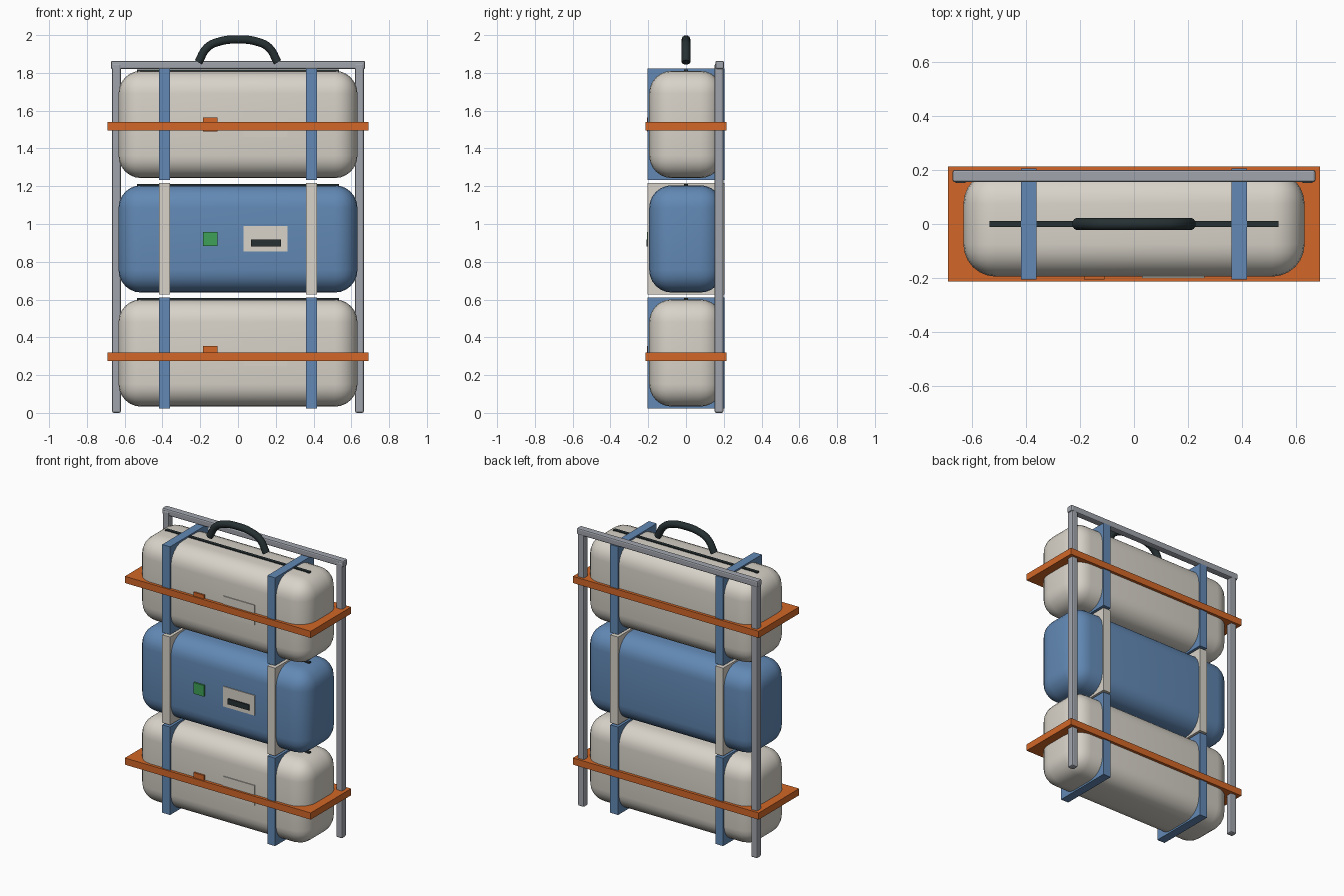
import bpy
import math

cube = bpy.data.objects.get("Cube")
if cube:
    bpy.data.objects.remove(cube, do_unlink=True)


def material(name, srgb):
    linear = [((c / 255 + 0.055) / 1.055) ** 2.4 for c in srgb]
    mat = bpy.data.materials.new(name)
    mat.use_nodes = True
    mat.diffuse_color = (*linear, 1)
    mat.node_tree.nodes["Principled BSDF"].inputs["Base Color"].default_value = (*linear, 1)
    return mat


cream = material("cream fabric", (216, 211, 201))
blue = material("blue fabric", (98, 137, 181))
orange = material("orange webbing", (210, 103, 40))
grey = material("grey metal", (160, 164, 172))
dark = material("dark rubber", (38, 48, 50))
green = material("green tag", (62, 160, 88))


def box(name, center, size, mat, bevel=0, segments=1):
    bpy.ops.mesh.primitive_cube_add(size=1, location=center)
    obj = bpy.context.object
    obj.name = name
    obj.scale = size
    bpy.ops.object.transform_apply(location=False, rotation=False, scale=True)
    obj.data.materials.append(mat)
    if bevel:
        mod = obj.modifiers.new("rounding", "BEVEL")
        mod.width = bevel
        mod.segments = segments
        bpy.ops.object.modifier_apply(modifier=mod.name)
        if segments > 2:
            bpy.ops.object.shade_smooth_by_angle(angle=math.radians(35))
    return obj


# Three stacked bags, each with zip, two compression straps, tag and label panel
bags = [("lower", 0.317, cream, blue, orange),
        ("middle", 0.921, blue, cream, green),
        ("upper", 1.527, cream, blue, orange)]
for level, z, body, strap, tag in bags:
    box(f"{level}_bag", (0, 0, z), (1.265, 0.39, 0.568), body, 0.12, 6)
    box(f"{level}_zip", (0, 0, z + 0.28), (1.07, 0.022, 0.02), dark)
    for side, x in (("left", 0.39), ("right", -0.39)):
        box(f"{level}_{side}_strap", (x, 0, z), (0.058, 0.41, 0.59), strap)
    box(f"{level}_tag", (-0.147, -0.198, z), (0.075, 0.016, 0.075), tag)
    box(f"{level}_label_panel", (0.146, -0.195, z), (0.232, 0.01, 0.135), cream)
box("label_slot", (0.148, -0.203, 0.9), (0.157, 0.01, 0.037), dark)

# Wide webbing bands round the lower and upper bags
for level, z in (("lower", 0.298), ("upper", 1.517)):
    box(f"{level}_band", (0, 0, z), (1.38, 0.428, 0.045), orange)

# Back frame
for side, x in (("left", 0.643), ("right", -0.643)):
    box(f"{side}_frame_post", (x, 0.175, 0.925), (0.046, 0.046, 1.85), grey, 0.009, 2)
box("frame_top_bar", (0, 0.178, 1.842), (1.346, 0.046, 0.044), grey, 0.009, 2)

# Arched carry handle swept along a mirrored path
half = [(-0.21, 1.856), (-0.162, 1.935), (-0.09, 1.968)]
path = half + [(0, 1.977)] + [(-x, z) for x, z in reversed(half)]
curve = bpy.data.curves.new("carry_handle", "CURVE")
curve.dimensions = "3D"
curve.bevel_depth = 0.023
curve.bevel_resolution = 3
curve.resolution_u = 6
curve.use_fill_caps = True
spline = curve.splines.new("BEZIER")
spline.bezier_points.add(len(path) - 1)
for point, (x, z) in zip(spline.bezier_points, path):
    point.co = (x, 0, z)
    point.handle_left_type = point.handle_right_type = "AUTO"
handle = bpy.data.objects.new("carry_handle", curve)
bpy.context.collection.objects.link(handle)
curve.materials.append(dark)
bpy.ops.object.select_all(action="DESELECT")
handle.select_set(True)
bpy.context.view_layer.objects.active = handle
bpy.ops.object.convert(target="MESH")
bpy.ops.object.shade_smooth_by_angle(angle=math.radians(40))
